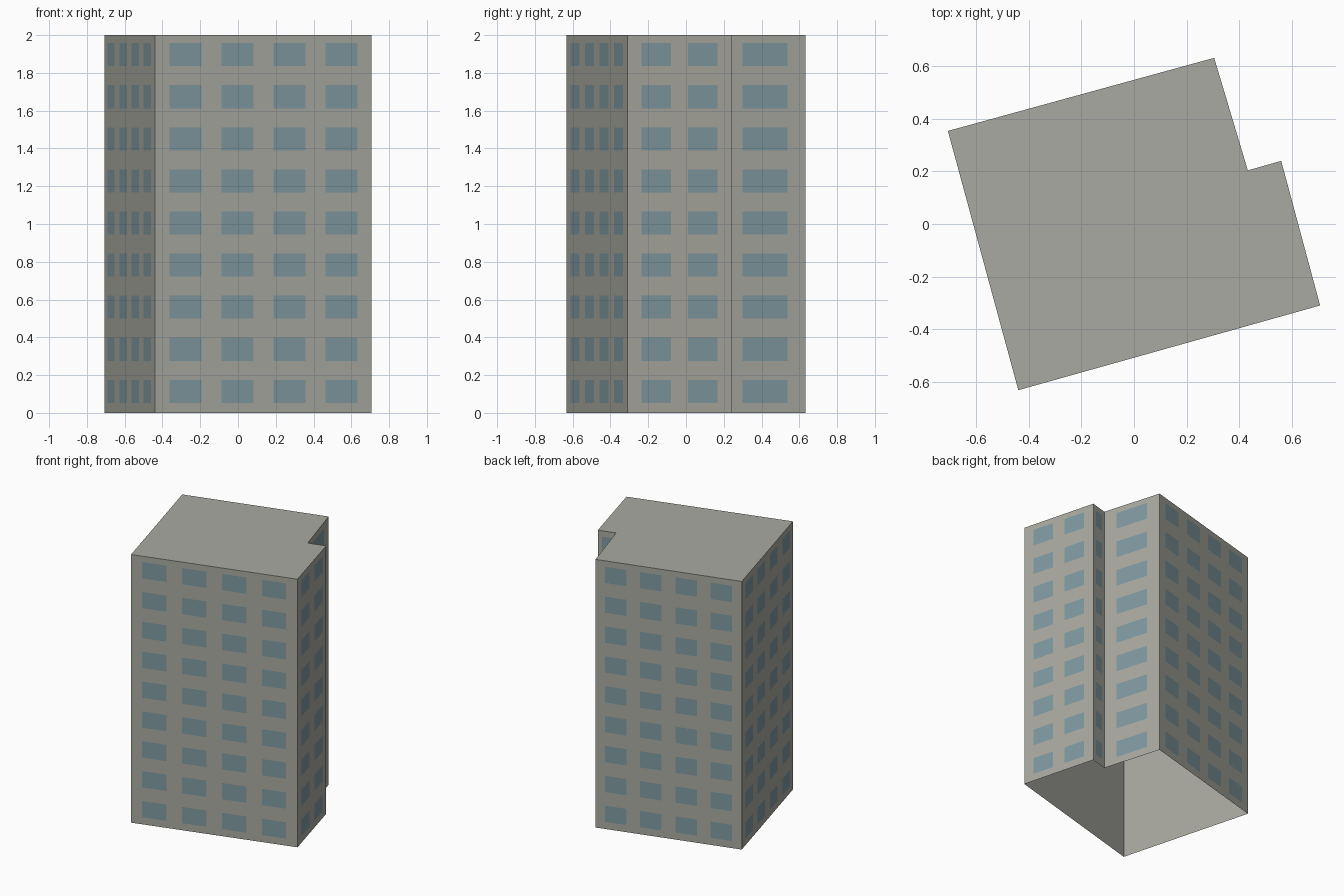
import bpy
import bmesh
from mathutils import Vector

if "Cube" in bpy.data.objects:
    bpy.data.objects.remove(bpy.data.objects["Cube"], do_unlink=True)

HEIGHT = 2.0
FLOORS = 9
FLOOR_PITCH = 0.2228
SILL = 0.053
WINDOW_HEIGHT = 0.122
PLATE_GAP = 0.002


def make_material(name, color):
    mat = bpy.data.materials.new(name)
    mat.use_nodes = True
    mat.diffuse_color = color
    mat.node_tree.nodes["Principled BSDF"].inputs["Base Color"].default_value = color
    return mat


def make_object(name, bm, mat):
    mesh = bpy.data.meshes.new(name)
    bm.to_mesh(mesh)
    bm.free()
    mesh.materials.append(mat)
    obj = bpy.data.objects.new(name, mesh)
    bpy.context.collection.objects.link(obj)
    return obj


concrete = make_material("warm grey concrete", (0.40, 0.40, 0.36, 1))
glass = make_material("blue grey glass", (0.215, 0.32, 0.355, 1))

# Footprint corners, counter-clockwise from the front
corners = [Vector(p) for p in (
    (-0.44, -0.632, 0), (0.708, -0.31, 0), (0.56, 0.24, 0),
    (0.433, 0.204, 0), (0.305, 0.632, 0), (-0.708, 0.354, 0))]
up = Vector((0, 0, 1))

# Tower shell: walls and roof, open underneath
bm = bmesh.new()
base = [bm.verts.new(c) for c in corners]
top = [bm.verts.new(c + up * HEIGHT) for c in corners]
for i in range(len(corners)):
    j = (i + 1) % len(corners)
    bm.faces.new((base[i], base[j], top[j], top[i]))
bm.faces.new(top)
make_object("tower_shell", bm, concrete)

# Window plates: columns per wall, then (margin, width) as wall fractions
walls = [("front", 4), ("left", 2), ("notch_step", 1),
         ("notch_side", 1), ("back", 4), ("right", 4)]
layout = {4: (0.067, 0.147), 2: (0.133, 0.283), 1: (0.222, 0.556)}

for i, (name, columns) in enumerate(walls):
    start, end = corners[i], corners[(i + 1) % len(corners)]
    along = end - start
    outward = along.cross(up).normalized() * PLATE_GAP
    margin, width = layout[columns]
    pitch = (1 - 2 * margin - width) / max(columns - 1, 1)
    bm = bmesh.new()
    for floor in range(FLOORS):
        low = up * (SILL + floor * FLOOR_PITCH)
        high = low + up * WINDOW_HEIGHT
        for col in range(columns):
            a = start + outward + along * (margin + col * pitch)
            b = a + along * width
            bm.faces.new([bm.verts.new(p) for p in
                          (a + low, b + low, b + high, a + high)])
    make_object(name + "_windows", bm, glass)
